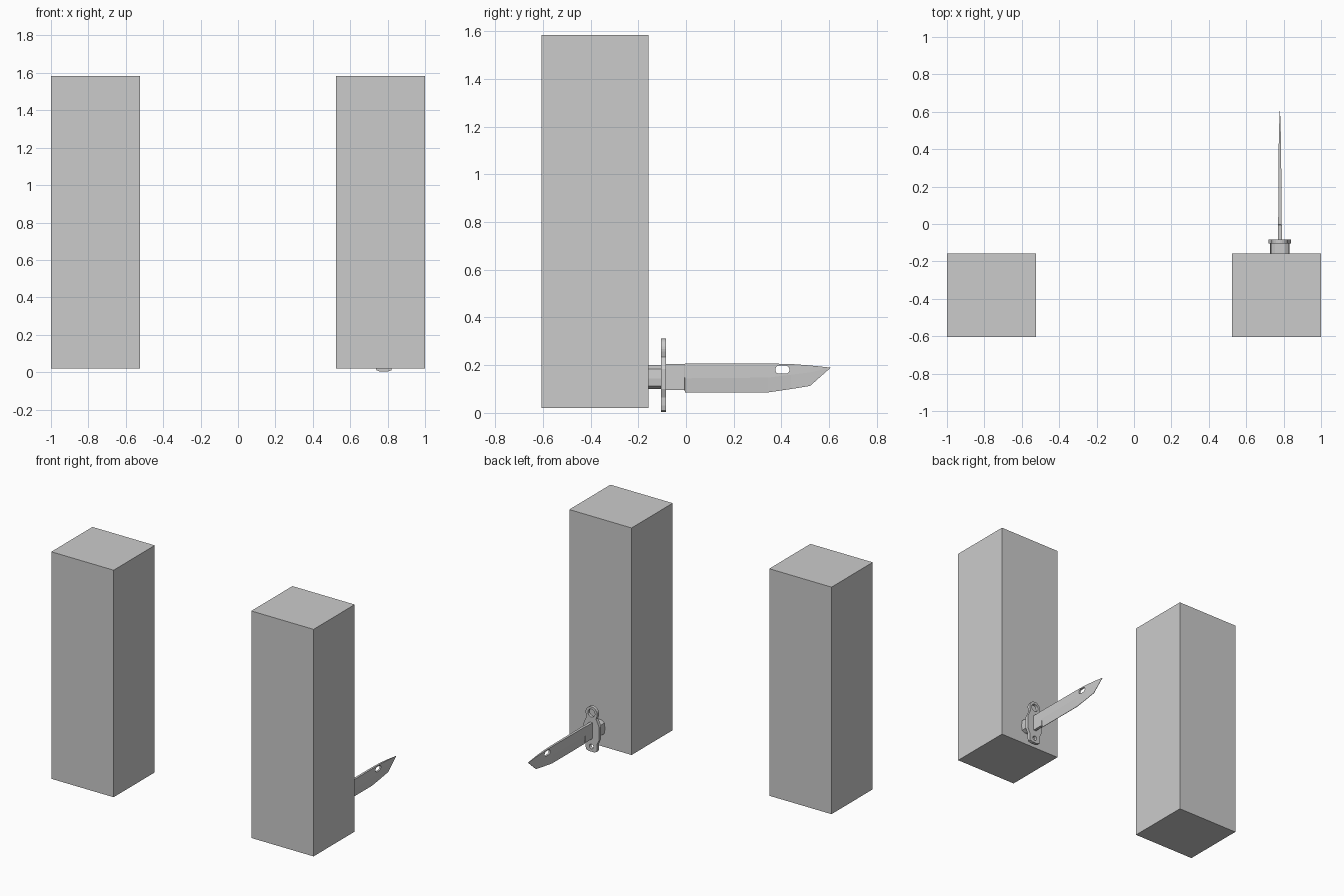
import bpy, bmesh
from math import sin, cos, pi

if "Cube" in bpy.data.objects:
    bpy.data.objects.remove(bpy.data.objects["Cube"])

KX = 0.78  # centre plane of the knife


def finish(name, bm):
    bmesh.ops.recalc_face_normals(bm, faces=bm.faces)
    me = bpy.data.meshes.new(name)
    bm.to_mesh(me)
    bm.free()
    ob = bpy.data.objects.new(name, me)
    bpy.context.collection.objects.link(ob)
    return ob


def loft(name, rings):
    """Skin a list of equally sized point rings and cap both ends."""
    bm = bmesh.new()
    vs = [[bm.verts.new(p) for p in r] for r in rings]
    n = len(rings[0])
    for a, b in zip(vs, vs[1:]):
        for i in range(n):
            j = (i + 1) % n
            bm.faces.new((a[i], a[j], b[j], b[i]))
    bm.faces.new(vs[0])
    bm.faces.new(vs[-1])
    return finish(name, bm)


def extrude_y(name, prof, y0, y1):
    """Extrude an (x offset, z) profile along y at the knife's centre plane."""
    return loft(name, [[(KX + x, y, z) for x, z in prof] for y in (y0, y1)])


def cut(ob, cutter):
    mod = ob.modifiers.new("hole", 'BOOLEAN')
    mod.object = cutter
    mod.solver = 'EXACT'
    cutter.hide_render = True
    cutter.hide_set(True)


def circle(cz, r, n=16):
    return [(r * cos(2 * pi * i / n), cz + r * sin(2 * pi * i / n)) for i in range(n)]


# Two block arms
for side, name in ((-1, "left_arm"), (1, "right_arm")):
    bm = bmesh.new()
    bmesh.ops.create_cube(bm, size=1)
    for v in bm.verts:
        v.co = (side * 0.7625 + v.co.x * 0.475, -0.381 + v.co.y * 0.448, 0.802 + v.co.z * 1.565)
    finish(name, bm)

# Blade: stations of y, top z, bevel z, edge z, half thickness
stations = [(-0.10, 0.205, 0.150, 0.096, 0.010), (-0.006, 0.205, 0.150, 0.096, 0.010),
            (-0.004, 0.207, 0.145, 0.086, 0.009), (0.345, 0.207, 0.148, 0.086, 0.007),
            (0.44, 0.205, 0.160, 0.100, 0.006), (0.52, 0.199, 0.170, 0.113, 0.004),
            (0.605, 0.190, 0.189, 0.188, 0.001)]
rings = []
for i, (y, t, m, e, h) in enumerate(stations):
    w = h if i < 2 else 0.0015 if i < 6 else 0.001
    rings.append([(KX + x, y, z) for x, z in
                  ((-h, t), (h, t), (h, m), (w, e), (-w, e), (-h, m))])
blade = loft("blade", rings)

# Slot through the blade near the tip
slot = []
for i in range(16):
    a = 2 * pi * (i + 0.5) / 16
    slot.append((0.404 + 0.013 * (1 if cos(a) > 0 else -1) + 0.017 * cos(a),
                 0.181 + 0.017 * sin(a)))
cut(blade, loft("slot_cutter", [[(KX + x, y, z) for y, z in slot] for x in (-0.05, 0.05)]))

# Cross guard with muzzle ring on top and a small hole below
half = [(0.020, 0.003), (0.040, 0.010), (0.044, 0.030), (0.044, 0.065), (0.060, 0.100),
        (0.060, 0.185), (0.046, 0.215), (0.036, 0.235)]
ring = [(0.044 * cos(a), 0.268 + 0.044 * sin(a)) for a in [i * pi / 12 for i in range(-1, 14)]]
right = half
left = [(-x, z) for x, z in reversed(half)]
guard = extrude_y("cross_guard", right + ring + left, -0.105, -0.083)
cut(guard, extrude_y("ring_cutter", circle(0.268, 0.027), -0.2, 0.0))
cut(guard, extrude_y("lower_hole_cutter", circle(0.038, 0.016), -0.2, 0.0))

# Grip, running into the arm block
grip = [(0.026, 0.100), (0.048, 0.112), (0.052, 0.145), (0.048, 0.185), (0.026, 0.200)]
extrude_y("grip", grip + [(-x, z) for x, z in reversed(grip)], -0.50, -0.10)
